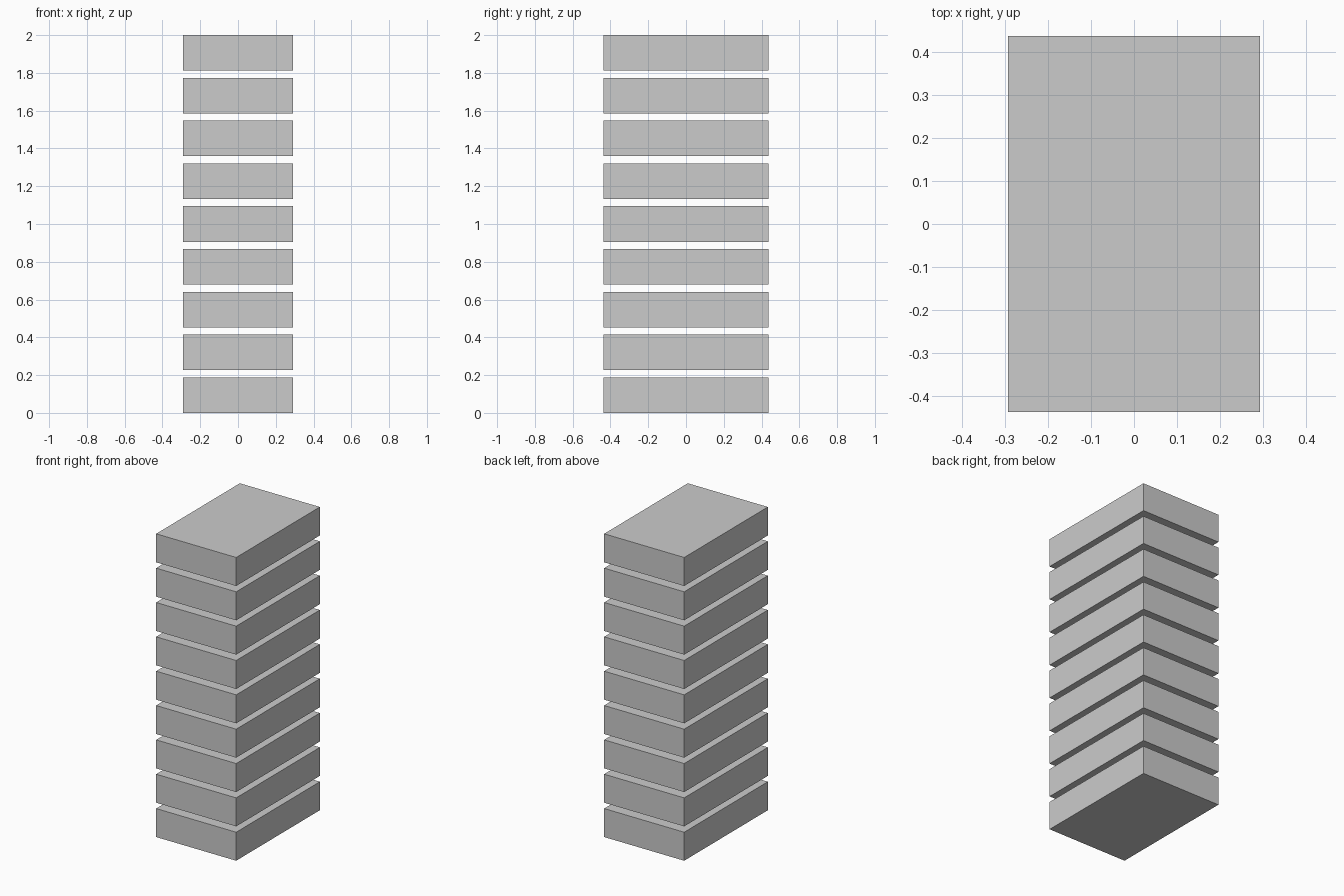
import bpy

if "Cube" in bpy.data.objects:
    bpy.data.objects.remove(bpy.data.objects["Cube"])

# Nine identical slabs floating in an evenly spaced stack
COUNT = 9
WIDTH, DEPTH, THICK = 0.584, 0.872, 0.188
PITCH = (2.0 - THICK) / (COUNT - 1)


def add_slab(index):
    z = THICK / 2 + index * PITCH
    bpy.ops.mesh.primitive_cube_add(size=1, location=(0, 0, z))
    slab = bpy.context.object
    slab.name = f"slab_{index + 1}"
    slab.scale = (WIDTH, DEPTH, THICK)
    bpy.ops.object.transform_apply(location=False, rotation=False, scale=True)


for i in range(COUNT):
    add_slab(i)
